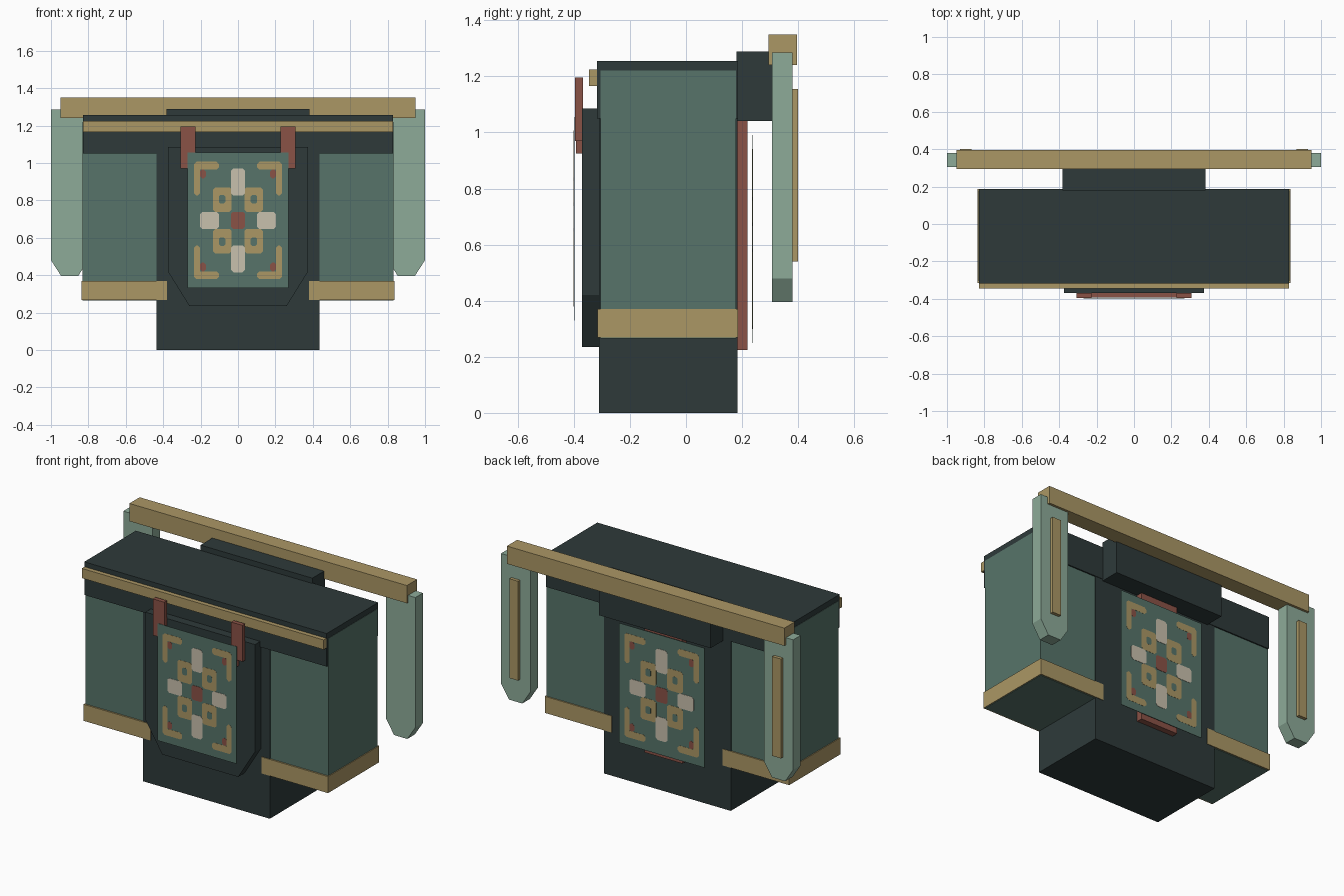
import bpy, bmesh

if "Cube" in bpy.data.objects:
    bpy.data.objects.remove(bpy.data.objects["Cube"])


def mat(name, hexa):
    def lin(c):
        c /= 255
        return c / 12.92 if c <= 0.04045 else ((c + 0.055) / 1.055) ** 2.4
    m = bpy.data.materials.new(name)
    m.diffuse_color = [lin(int(hexa[i:i + 2], 16)) for i in (0, 2, 4)] + [1]
    m.use_nodes = True
    m.node_tree.nodes["Principled BSDF"].inputs["Base Color"].default_value = m.diffuse_color
    return m


DARK = mat("charcoal", "2e3a3a")
GREEN = mat("deep green", "57746a")
GOLD = mat("brass", "ab9765")
MINT = mat("pale green", "8dab99")
RED = mat("brick red", "8a5246")
CREAM = mat("cream", "c9c1ae")


def prism(bm, pts, y0, y1):
    """Extrude an (x, z) outline from y0 to y1."""
    a = [bm.verts.new((x, y0, z)) for x, z in pts]
    b = [bm.verts.new((x, y1, z)) for x, z in pts]
    n = len(pts)
    bm.faces.new(a)
    bm.faces.new(b[::-1])
    for i in range(n):
        bm.faces.new((a[i], b[i], b[(i + 1) % n], a[(i + 1) % n]))


def finish(name, bm, m):
    bmesh.ops.recalc_face_normals(bm, faces=bm.faces)
    me = bpy.data.meshes.new(name)
    bm.to_mesh(me)
    bm.free()
    me.materials.append(m)
    ob = bpy.data.objects.new(name, me)
    bpy.context.collection.objects.link(ob)
    return ob


def plate(name, pts, y0, y1, m):
    bm = bmesh.new()
    prism(bm, pts, y0, y1)
    return finish(name, bm, m)


def rect(x0, x1, z0, z1, c=0.0):
    if not c:
        return [(x0, z0), (x1, z0), (x1, z1), (x0, z1)]
    return [(x0 + c, z0), (x1 - c, z0), (x1, z0 + c), (x1, z1 - c),
            (x1 - c, z1), (x0 + c, z1), (x0, z1 - c), (x0, z0 + c)]


def box(name, x0, x1, y0, y1, z0, z1, m):
    return plate(name, rect(x0, x1, z0, z1), y0, y1, m)


# Main body
box("core", -0.435, 0.435, -0.31, 0.183, 0, 1.06, DARK)
box("top_cap", -0.83, 0.83, -0.318, 0.186, 1.05, 1.255, DARK)
box("front_trim", -0.828, 0.828, -0.345, -0.316, 1.165, 1.225, GOLD)

# Front panel with clipped lower corners
plate("front_panel", [(-0.26, 0.235), (0.26, 0.235), (0.375, 0.42), (0.375, 1.085),
                      (-0.375, 1.085), (-0.375, 0.42)], -0.37, -0.305, DARK)

# Red fittings
box("front_crossbar", -0.265, 0.265, -0.393, -0.368, 0.925, 1.0, RED)
box("back_strap", -0.13, 0.13, 0.18, 0.22, 0.225, 1.04, RED)

# Rear mount and rail
box("rear_mount", -0.383, 0.383, 0.18, 0.306, 1.04, 1.288, DARK)
box("rear_rail", -0.95, 0.95, 0.295, 0.395, 1.24, 1.35, GOLD)

# Mirrored side parts
for s, side in ((-1, "left"), (1, "right")):
    def sx(pts):
        return [(s * x, z) for x, z in pts]
    plate(side + "_side_box", sx(rect(0.42, 0.832, 0.265, 1.22)), -0.305, 0.178, GREEN)
    plate(side + "_lower_band", sx(rect(0.38, 0.837, 0.268, 0.37)), -0.315, 0.186, GOLD)
    plate(side + "_front_strap", sx(rect(0.228, 0.307, 0.97, 1.195)), -0.395, -0.368, RED)
    plate(side + "_fin", sx([(0.855, 0.395), (0.945, 0.395), (1.0, 0.48), (1.0, 1.285),
                             (0.8, 1.285), (0.8, 0.48)]), 0.306, 0.38, MINT)
    plate(side + "_fin_inlay", sx(rect(0.87, 0.93, 0.54, 1.155)), 0.375, 0.4, GOLD)


# Patterned cards: a thin sheet with thin inlays, built for one quarter and mirrored
def card(name, y, out, w, h, zc):
    kx, kz = w / 0.27, h / 0.3625
    plate(name + "_sheet", rect(-w, w, zc - h, zc + h), y, y - out * 0.003, GREEN)

    def inlay(part, m, shapes, lift, quarters=True):
        bm = bmesh.new()
        for x0, x1, z0, z1, c in shapes:
            for a in ((-1, 1) if quarters else (1,)):
                for b in ((-1, 1) if quarters else (1,)):
                    pts = [(a * x * kx, zc + b * z * kz) for x, z in rect(x0, x1, z0, z1, c)]
                    prism(bm, pts, y - out * 0.001, y + out * lift)
        finish(name + "_" + part, bm, m)

    inlay("brackets", GOLD, [(0.102, 0.235, 0.272, 0.314, 0.012),
                             (0.202, 0.235, 0.134, 0.314, 0.012)], 0.001)
    inlay("squares", GOLD, [(0.034, 0.134, 0.045, 0.177, 0.012)], 0.001)
    inlay("square_holes", GREEN, [(0.068, 0.102, 0.091, 0.136, 0.008)], 0.0015)
    inlay("corner_dots", RED, [(0.172, 0.203, 0.225, 0.272, 0.01)], 0.0012)
    inlay("cross_arms", CREAM, [(-0.037, 0.037, 0.134, 0.277, 0.012),
                                (-0.037, 0.037, -0.277, -0.134, 0.012),
                                (0.102, 0.203, -0.045, 0.045, 0.012),
                                (-0.203, -0.102, -0.045, 0.045, 0.012)], 0.0017, False)
    inlay("centre", RED, [(-0.037, 0.037, -0.045, 0.045, 0.01)], 0.0017, False)


card("front_card", -0.4, -1, 0.27, 0.3625, 0.6925)
card("back_card", 0.238, 1, 0.293, 0.37, 0.62)
